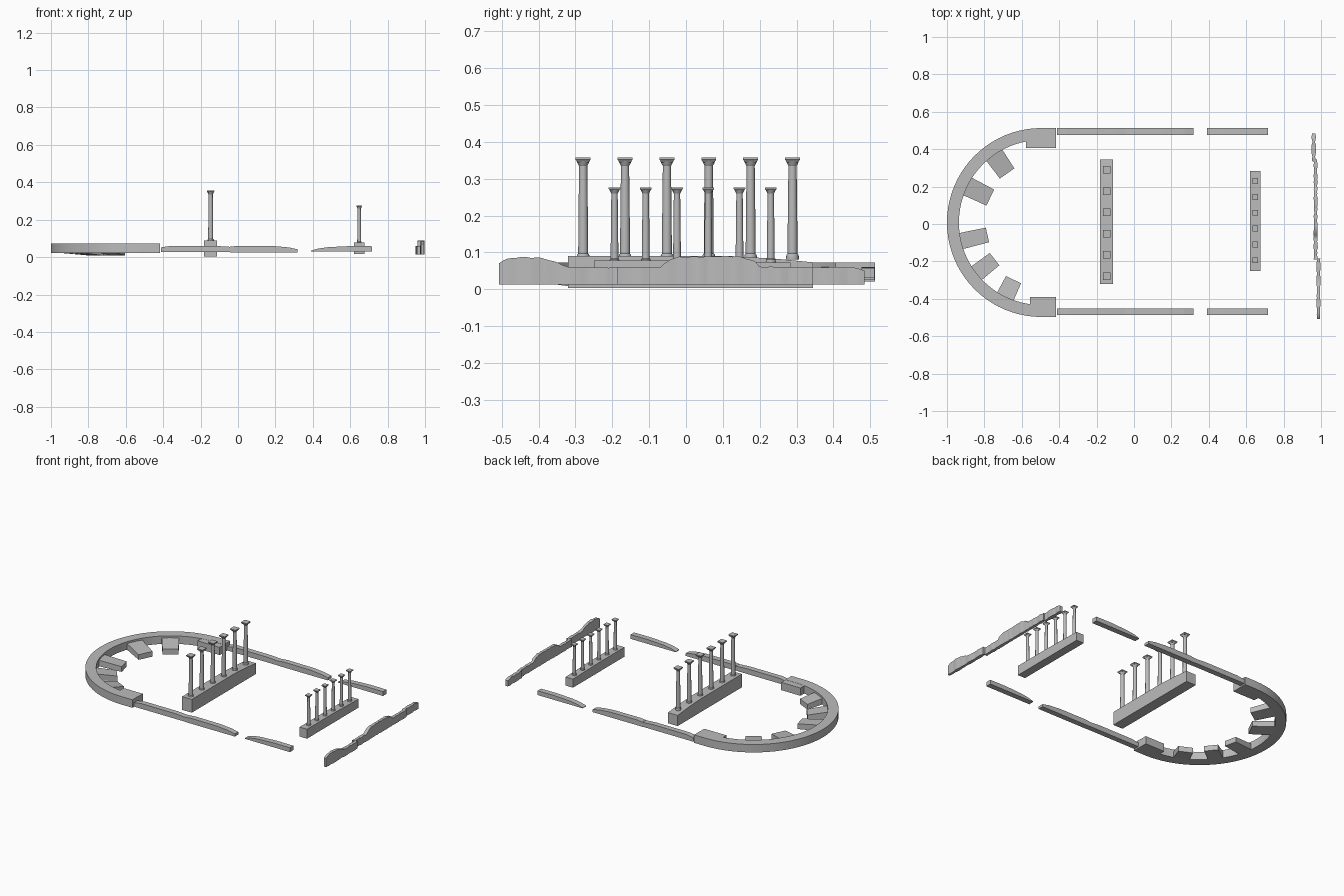
import bpy, bmesh, math, random
from mathutils import Vector

random.seed(4)
cube = bpy.data.objects.get("Cube")
if cube:
    bpy.data.objects.remove(cube, do_unlink=True)

stone = bpy.data.materials.new("grey_stone")
stone.use_nodes = True
grey = (0.5, 0.5, 0.5, 1)
stone.diffuse_color = grey
stone.node_tree.nodes["Principled BSDF"].inputs["Base Color"].default_value = grey


def finish(name, bm, angle=30):
    bmesh.ops.recalc_face_normals(bm, faces=bm.faces[:])
    mesh = bpy.data.meshes.new(name)
    bm.to_mesh(mesh)
    bm.free()
    mesh.materials.append(stone)
    ob = bpy.data.objects.new(name, mesh)
    bpy.context.collection.objects.link(ob)
    bpy.ops.object.select_all(action='DESELECT')
    ob.select_set(True)
    bpy.context.view_layer.objects.active = ob
    bpy.ops.object.shade_smooth_by_angle(angle=math.radians(angle))
    return ob


def loft(name, sections, angle=30):
    """Skin a row of equal cross-sections and cap both ends."""
    bm = bmesh.new()
    rings = [[bm.verts.new(p) for p in s] for s in sections]
    n = len(rings[0])
    for a, b in zip(rings, rings[1:]):
        for i in range(n):
            j = (i + 1) % n
            bm.faces.new((a[i], a[j], b[j], b[i]))
    bm.faces.new(rings[0])
    bm.faces.new(rings[-1])
    return finish(name, bm, angle)


def rect_x(x, y0, y1, z0, z1):
    return [(x, y0, z0), (x, y1, z0), (x, y1, z1), (x, y0, z1)]


def rect_y(y, x0, x1, z0, z1):
    return [(x0, y, z0), (x1, y, z0), (x1, y, z1), (x0, y, z1)]


def interp(points, t):
    for (a, u), (b, v) in zip(points, points[1:]):
        if t <= b:
            return u + (v - u) * max(0, (t - a) / (b - a))
    return points[-1][1]


# Curved end wall
CX, CY, R_OUT, R_IN, END = -0.495, 0.008, 0.505, 0.441, -0.417
BOTTOM, TOP = 0.021, 0.073


def wall_section(x, y, dx, dy):
    pts = [(x + dx * r, y + dy * r) for r in (R_IN, R_OUT)]
    (a, b), (c, d) = pts
    return [(a, b, BOTTOM), (c, d, BOTTOM), (c, d, TOP), (a, b, TOP)]


curve = [wall_section(END, CY, 0, 1)]
for i in range(41):
    t = math.pi / 2 + math.pi * i / 40
    curve.append(wall_section(CX, CY, math.cos(t), math.sin(t)))
curve.append(wall_section(END, CY, 0, -1))
loft("curved_end_wall", curve)

# Blocks closing the curve
for name, side, start in (("left", 1, -0.577), ("right", -1, -0.556)):
    y0, y1 = CY + side * 0.398, CY + side * 0.47
    loft("end_block_" + name, [rect_x(start, y0, y1, BOTTOM, TOP - 0.001),
                               rect_x(END, y0, y1, BOTTOM, TOP - 0.001)])

# Sloping stands inside the curve: angle, inner radius, half width
for k, (deg, r, hw) in enumerate([(125, 0.32, 0.05), (154, 0.304, 0.05), (193, 0.296, 0.042),
                                  (218, 0.318, 0.044), (244, 0.34, 0.047)]):
    t = math.radians(deg)
    out = Vector((math.cos(t), math.sin(t), 0))
    side = Vector((-out.y, out.x, 0))
    secs = []
    for rad, w, z0, z1 in ((r, hw * 0.95, 0.008, 0.042), (R_IN + 0.01, hw * 1.05, 0.022, 0.062)):
        c = Vector((CX, CY, 0)) + out * rad
        secs.append([c + side * s * w + Vector((0, 0, z))
                     for s, z in ((-1, z0), (1, z0), (1, z1), (-1, z1))])
    loft("sloping_stand_%d" % (k + 1), secs)

# Long side walls with worn tops
runs = {
    "inner": (0.026, [(-0.412, 0.052), (-0.36, 0.06), (-0.12, 0.06), (-0.043, 0.055)]),
    "middle": (0.025, [(-0.042, 0.056), (0.0, 0.06), (0.19, 0.059), (0.27, 0.052), (0.318, 0.042)]),
    "outer": (0.03, [(0.39, 0.034), (0.425, 0.045), (0.48, 0.053), (0.6, 0.059), (0.717, 0.058)]),
}
for side, yc in (("left", 0.494), ("right", -0.469)):
    for run, (z0, tops) in runs.items():
        loft("side_wall_%s_%s" % (run, side),
             [rect_x(x, yc - 0.018, yc + 0.018, z0, z) for x, z in tops], 5)


# Columns on their plinths
def column(name, x, y, z0, height, r):
    bm = bmesh.new()
    n = 16
    profile = [(1.25, 0), (1.3, 0.025), (1.2, 0.05), (1.0, 0.06), (0.95, 0.4),
               (0.82, 0.92), (0.95, 0.93), (1.3, 0.965)]
    rings = [[bm.verts.new((x + r * k * math.cos(math.tau * i / n),
                            y + r * k * math.sin(math.tau * i / n), z0 + height * h))
              for i in range(n)] for k, h in profile]
    for a, b in zip(rings, rings[1:]):
        for i in range(n):
            j = (i + 1) % n
            bm.faces.new((a[i], a[j], b[j], b[i]))
    bm.faces.new(rings[0])
    bm.faces.new(rings[-1])
    # Square slab of the capital
    slab = [[bm.verts.new((x + sx * w, y + sy * w, z0 + height * h))
             for sx, sy in ((-1, -1), (1, -1), (1, 1), (-1, 1))]
            for w, h in ((r * 1.1, 0.955), (r * 1.5, 0.98), (r * 1.5, 1))]
    for a, b in zip(slab, slab[1:]):
        for i in range(4):
            j = (i + 1) % 4
            bm.faces.new((a[i], a[j], b[j], b[i]))
    bm.faces.new(slab[0])
    bm.faces.new(slab[-1])
    finish(name, bm)


def colonnade(name, x, hw, base, tops, first, step, z0, z1, r):
    loft(name + "_plinth", [rect_y(y, x - hw, x + hw, base, z) for y, z in tops], 5)
    for i in range(6):
        column("%s_column_%d" % (name, i + 1), x, first + step * i, z0, z1 - z0, r)


colonnade("tall", -0.146, 0.035, 0.003,
          [(-0.32, 0.09), (0.12, 0.09), (0.24, 0.083), (0.345, 0.073)],
          -0.279, 0.1136, 0.08, 0.357, 0.0135)
colonnade("short", 0.648, 0.027, 0.016,
          [(-0.25, 0.078), (0.02, 0.078), (0.283, 0.072)],
          -0.194, 0.0848, 0.071, 0.276, 0.0105)


# Ruined cross wall in three stretches with a crumbled top
def ruin(name, x, start, end, tops):
    count = int((end - start) / 0.012)
    secs = []
    for i in range(count + 1):
        y = start + (end - start) * i / count
        bump = 0.0025 * abs(math.sin(y * 75)) - 0.002
        w = 0.009 + random.uniform(-0.002, 0.003)
        secs.append(rect_y(y, x - w, x + w, 0.013, interp(tops, y) + bump))
    loft(name, secs, 40)


ruin("ruined_wall_right", 0.986, -0.507, -0.185,
     [(-0.507, 0.072), (-0.49, 0.082), (-0.45, 0.088), (-0.39, 0.085), (-0.34, 0.07),
      (-0.32, 0.06), (-0.185, 0.06)])
ruin("ruined_wall_middle", 0.971, -0.19, 0.345,
     [(-0.19, 0.06), (-0.065, 0.06), (-0.05, 0.08), (-0.02, 0.088), (0.14, 0.09),
      (0.185, 0.078), (0.2, 0.061), (0.345, 0.06)])
ruin("ruined_wall_left", 0.961, 0.335, 0.485,
     [(0.335, 0.06), (0.46, 0.06), (0.485, 0.05)])
